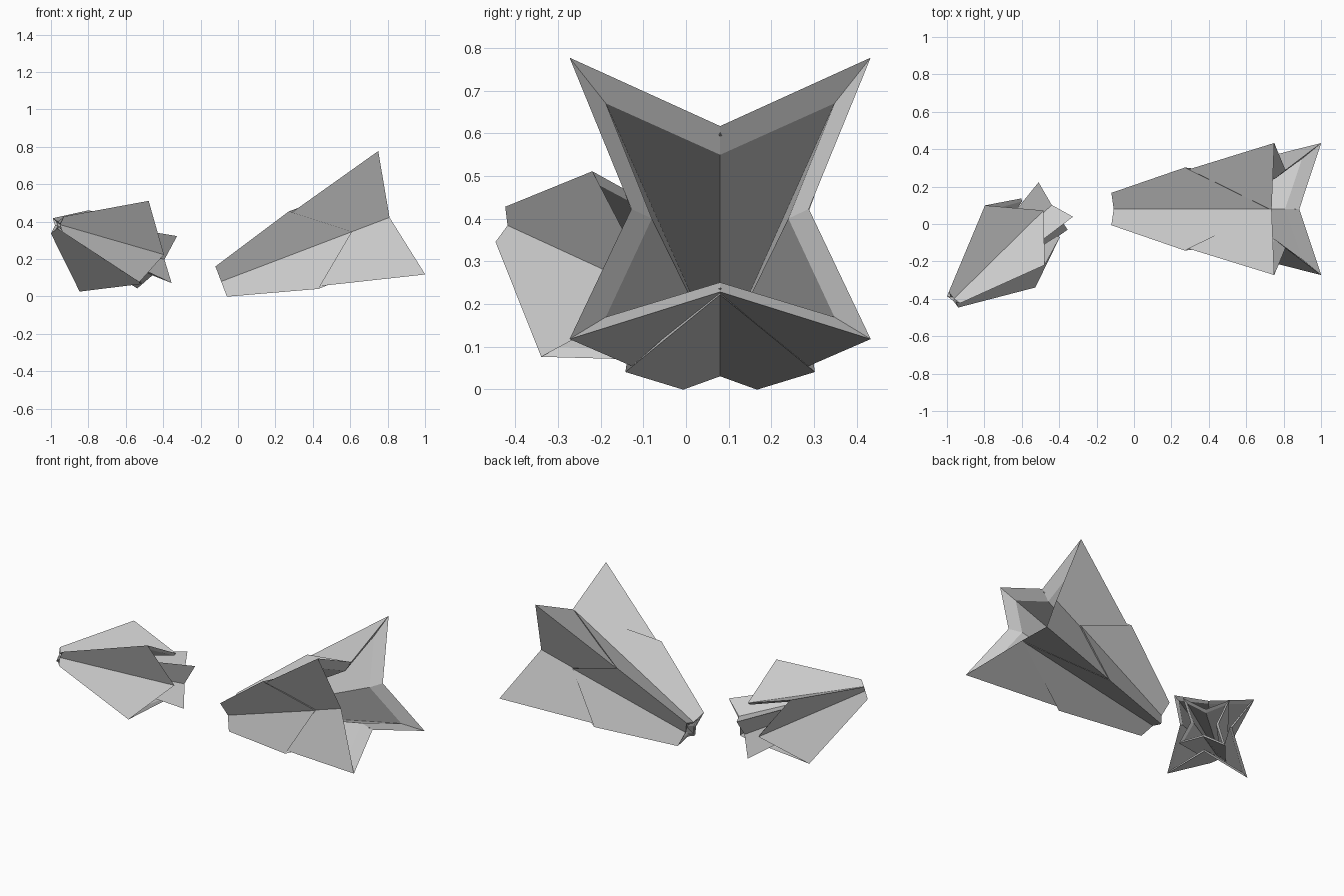
import bpy, bmesh, math
from mathutils import Vector

if "Cube" in bpy.data.objects:
    bpy.data.objects.remove(bpy.data.objects["Cube"])


def star_ring(frame, corner_u, half, side, top):
    """Eight points of a four-pointed star; side/top = (distance along axis, radius)."""
    o, n, e_side, e_top = frame
    pts = []
    for k in range(4):
        a = k * math.pi / 2
        u, r = side if k % 2 == 0 else top
        pts.append(o + n * u + (e_side * math.cos(a) + e_top * math.sin(a)) * r)
        a += math.pi / 4
        d = e_side * math.cos(a) + e_top * math.sin(a)
        pts.append(o + n * corner_u + d * half * math.sqrt(2))
    return pts


def star_shell(name, frame, rings):
    """Closed wall: the rings run along the outside, over the rim and back inside."""
    bm = bmesh.new()
    loops = [[bm.verts.new(p) for p in star_ring(frame, *r)] for r in rings]
    for i, a in enumerate(loops):
        b = loops[(i + 1) % len(loops)]
        for j in range(8):
            k = (j + 1) % 8
            bm.faces.new((a[j], a[k], b[k], b[j]))
    bmesh.ops.recalc_face_normals(bm, faces=bm.faces)
    me = bpy.data.meshes.new(name)
    bm.to_mesh(me)
    bm.free()
    ob = bpy.data.objects.new(name, me)
    bpy.context.collection.objects.link(ob)


def make_frame(origin, side, top, toward):
    s, t = Vector(side).normalized(), Vector(top).normalized()
    n = s.cross(t).normalized()
    if n.dot(Vector(toward)) < 0:
        n = -n
    return Vector(origin), n, s, t


# Large flared trumpet, tilted upward along x
big = make_frame((-0.09, 0.08, 0.08), (0, 1, 0), (-0.356, 0, 0.935), (1, 0, 0))
star_shell("large_trumpet", big, [
    (0.002, 0.085, (0.002, 0.051), (0.002, 0.051)),
    (1.033, 0.353, (0.963, 0.208), (0.963, 0.208)),
    (0.955, 0.268, (0.90, 0.16), (0.90, 0.16)),
    (0.03, 0.016, (0.03, 0.008), (0.03, 0.008))])

# Overlapping front plates of the large trumpet
star_shell("large_front_plates", big, [
    (0.0, 0.0865, (0.0, 0.053), (0.0, 0.053)),
    (0.472, 0.222, (0.749, 0.182), (0.95, 0.21)),
    (0.472, 0.195, (0.749, 0.162), (0.95, 0.192)),
    (0.002, 0.07, (0.002, 0.04), (0.002, 0.04))])

# Small bud: narrow tube with flared petals, u = 0 at the pointed end
bud = make_frame((-0.965, -0.405, 0.382), (0.703, -0.703, 0.11),
                 (0.11, 0.264, 0.958), (0.7, 0.66, -0.28))
star_shell("small_tube", bud, [
    (0.01, 0.041, (0.01, 0.017), (0.01, 0.017)),
    (0.758, 0.131, (0.735, 0.079), (0.735, 0.079)),
    (0.735, 0.108, (0.715, 0.063), (0.715, 0.063)),
    (0.03, 0.022, (0.03, 0.008), (0.03, 0.008))])

star_shell("small_petals", bud, [
    (0.0, 0.043, (0.0, 0.019), (0.0, 0.019)),
    (0.431, 0.227, (0.663, 0.147), (0.663, 0.147)),
    (0.431, 0.198, (0.655, 0.132), (0.655, 0.132)),
    (0.012, 0.025, (0.012, 0.010), (0.012, 0.010))])
